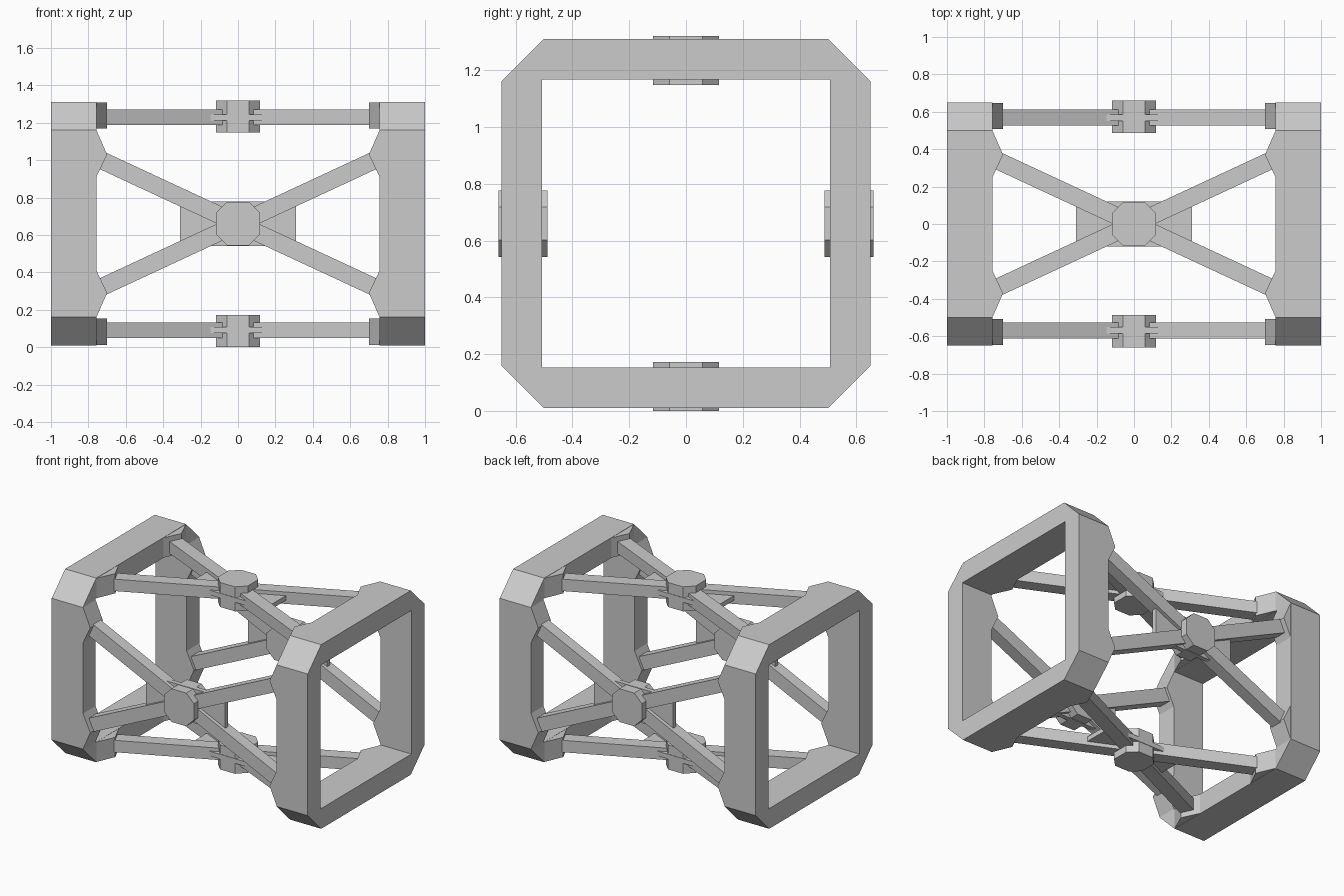
import bpy, bmesh
from math import pi, atan2
from mathutils import Matrix, Vector

if "Cube" in bpy.data.objects:
    bpy.data.objects.remove(bpy.data.objects["Cube"])

CENTRE = Matrix.Translation((0, 0, 0.66))


def finish(name, bm, matrix):
    bmesh.ops.recalc_face_normals(bm, faces=bm.faces)
    mesh = bpy.data.meshes.new(name)
    bm.to_mesh(mesh)
    bm.free()
    mesh.transform(matrix)
    obj = bpy.data.objects.new(name, mesh)
    bpy.context.collection.objects.link(obj)
    return obj


def prism(name, outline, z0, z1, matrix):
    """Extrude an xy outline from z0 to z1."""
    bm = bmesh.new()
    low = [bm.verts.new((x, y, z0)) for x, y in outline]
    high = [bm.verts.new((x, y, z1)) for x, y in outline]
    bm.faces.new(low)
    bm.faces.new(high)
    n = len(outline)
    for i in range(n):
        j = (i + 1) % n
        bm.faces.new((low[i], low[j], high[j], high[i]))
    return finish(name, bm, matrix)


def octagon(r, f):
    return [(r, -f), (r, f), (f, r), (-f, r), (-r, f), (-r, -f), (-f, -r), (f, -r)]


def end_frame(name, xa, xb):
    """Square ring with chamfered outer corners and a square opening."""
    bm = bmesh.new()
    inner = [(0.507, 0.507), (-0.507, 0.507), (-0.507, -0.507), (0.507, -0.507)]
    rings = []
    for x in (xa, xb):
        o = [bm.verts.new((x, y, z)) for y, z in octagon(0.65, 0.5)]
        i = [bm.verts.new((x, y, z)) for y, z in inner]
        rings.append((o, i))
        for k in range(4):
            a, b, c = (o[(2 * k + s) % 8] for s in (1, 2, 3))
            bm.faces.new((a, b, i[k]))
            bm.faces.new((b, c, i[(k + 1) % 4], i[k]))
    for a, b in zip(*rings):
        for k in range(len(a)):
            j = (k + 1) % len(a)
            bm.faces.new((a[k], a[j], b[j], b[k]))
    finish(name, bm, CENTRE)


# Two heavy end frames
end_frame("left_frame", -1.0, -0.757)
end_frame("right_frame", 0.757, 1.0)

# Four cross-braced sides, each built as the top and turned about x
for k, side in enumerate(("top", "front", "bottom", "back")):
    turn = CENTRE @ Matrix.Rotation(k * pi / 2, 4, 'X')

    # Hub and thin web plate at the crossing
    prism(side + "_hub", octagon(0.117, 0.058), 0.487, 0.66, turn)
    prism(side + "_web_plate", [(-0.31, -0.12), (0.31, -0.12), (0.31, 0.12), (-0.31, 0.12)],
          0.552, 0.585, turn)

    # Diagonal struts and the wedge brackets that carry their ends
    end = Vector((0.74, 0.344))
    for sx in (-1, 1):
        for sy in (-1, 1):
            angle = atan2(sy * end.y, sx * end.x)
            prism(side + "_strut", [(0, -0.047), (end.length, -0.047), (end.length, 0.047), (0, 0.047)],
                  0.527, 0.611, turn @ Matrix.Rotation(angle, 4, 'Z'))
            wedge = [(0.77, 0.25), (0.757, 0.25), (0.70, 0.37), (0.757, 0.5), (0.77, 0.5)]
            prism(side + "_strut_bracket", [(sx * x, sy * y) for x, y in wedge],
                  0.508, 0.648, turn)
